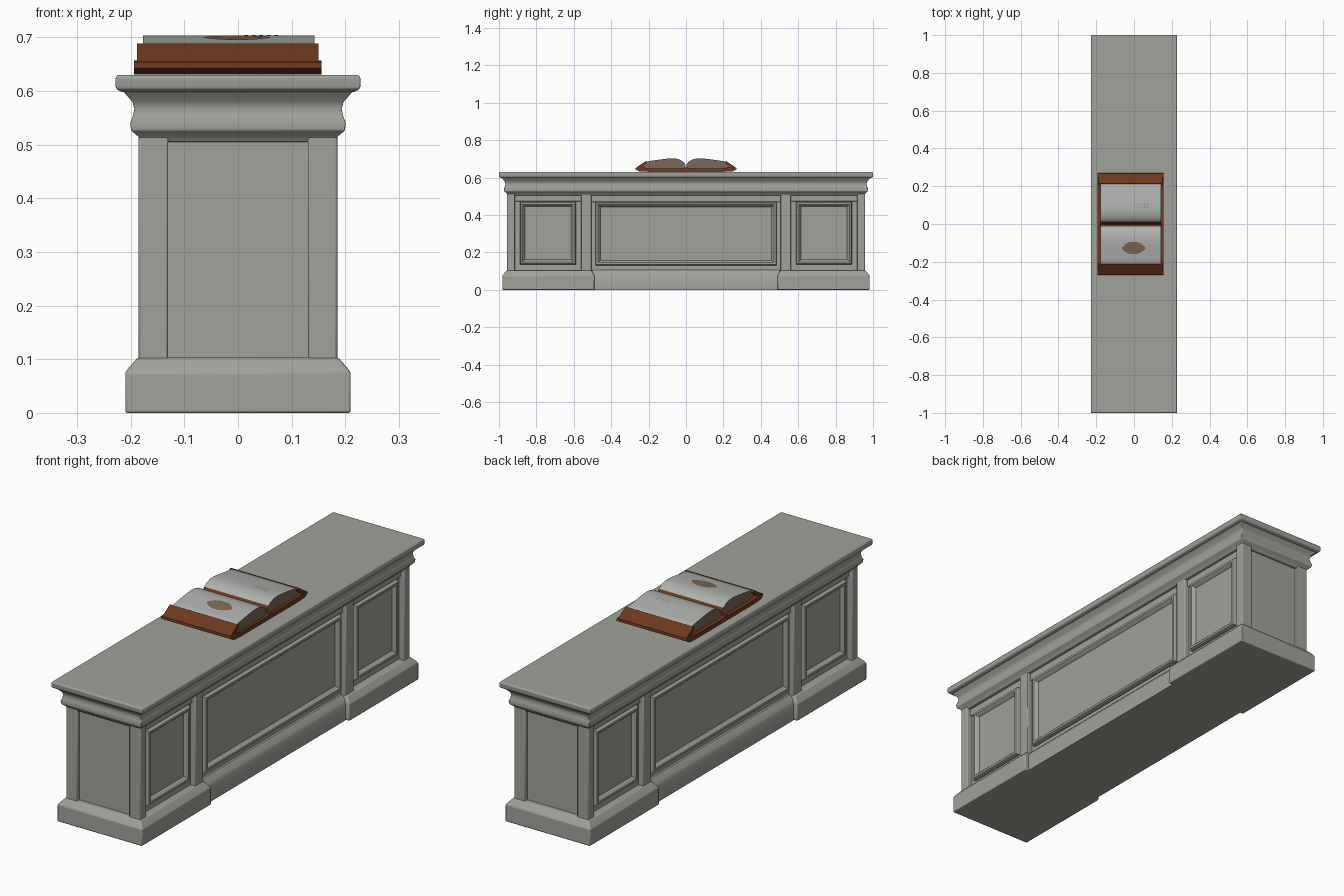
import bpy, bmesh, math

cube = bpy.data.objects.get("Cube")
if cube:
    bpy.data.objects.remove(cube)


def material(name, rgb):
    m = bpy.data.materials.new(name)
    m.use_nodes = True
    m.diffuse_color = (*rgb, 1)
    m.node_tree.nodes["Principled BSDF"].inputs["Base Color"].default_value = (*rgb, 1)
    return m


STONE = material("grey stone", (0.36, 0.36, 0.33))
LEATHER = material("brown leather", (0.15, 0.04, 0.012))
PAPER = material("pale paper", (0.43, 0.44, 0.42))
EDGE = material("worn page edge", (0.20, 0.14, 0.10))
INK = material("faded ink", (0.20, 0.14, 0.09))


def finish(name, bm, mats, smooth=True, bevel=0, rule=None):
    bmesh.ops.recalc_face_normals(bm, faces=bm.faces)
    bm.normal_update()
    if rule:
        for f in bm.faces:
            f.material_index = rule(f)
    me = bpy.data.meshes.new(name)
    bm.to_mesh(me)
    bm.free()
    ob = bpy.data.objects.new(name, me)
    bpy.context.collection.objects.link(ob)
    for m in mats:
        me.materials.append(m)
    if bevel:
        b = ob.modifiers.new("worn edges", 'BEVEL')
        b.width, b.segments = bevel, 2
    if smooth:
        bpy.ops.object.select_all(action='DESELECT')
        ob.select_set(True)
        bpy.context.view_layer.objects.active = ob
        bpy.ops.object.shade_smooth_by_angle(angle=math.radians(35))
    return ob


def loft(bm, rings, caps=(True, True)):
    """Bridge successive loops of points, closing the chosen ends."""
    loops = [[bm.verts.new(p) for p in r] for r in rings]
    for a, b in zip(loops, loops[1:]):
        for i in range(len(a)):
            j = (i + 1) % len(a)
            bm.faces.new((a[i], a[j], b[j], b[i]))
    if caps[0]:
        bm.faces.new(loops[0])
    if caps[1]:
        bm.faces.new(loops[-1])


def rect(hx, y0, y1, z):
    return [(-hx, y0, z), (hx, y0, z), (hx, y1, z), (-hx, y1, z)]


def box(name, x0, x1, y0, y1, z0, z1, bevel=0.004):
    bm = bmesh.new()
    loft(bm, [[(x0, y0, z), (x1, y0, z), (x1, y1, z), (x0, y1, z)] for z in (z0, z1)])
    return finish(name, bm, [STONE], bevel=bevel)


def moulding(name, profile, overhang=0.772):
    """Stack of rectangles following an (x, z) profile around the altar."""
    bm = bmesh.new()
    loft(bm, [rect(x, -x - overhang, x + overhang, z) for x, z in profile])
    return finish(name, bm, [STONE], bevel=0.002)


def panel(name, side, y0, y1, z0, z1, steps):
    """Framed panel: nested rectangles of (inset, distance from centre)."""
    bm = bmesh.new()
    loft(bm, [[(side * d, y0 + i, z0 + i), (side * d, y1 - i, z0 + i),
               (side * d, y1 - i, z1 - i), (side * d, y0 + i, z1 - i)]
              for i, d in steps], (True, True))
    return finish(name, bm, [STONE])


# Plinth: two wide end blocks joined by a slimmer middle run
for s, label in ((-1, "front"), (1, "back")):
    bm = bmesh.new()
    ends = ((0.21, 0.49, 0.982, 0), (0.21, 0.49, 0.982, 0.076),
            (0.203, 0.495, 0.975, 0.085), (0.187, 0.505, 0.959, 0.103))
    loft(bm, [rect(x, s * a, s * b, z) for x, a, b, z in ends])
    finish(label + "_plinth_block", bm, [STONE], bevel=0.004)
bm = bmesh.new()
loft(bm, [rect(x, -0.5, 0.5, z) for x, z in
          ((0.192, 0), (0.192, 0.072), (0.185, 0.085), (0.168, 0.105))])
finish("middle_plinth", bm, [STONE])

# Body core, with recessed ends
box("body_core", -0.158, 0.158, -0.94, 0.94, 0.05, 0.56, 0)

# Cornice and table top
moulding("cornice", [(0.18, 0.505), (0.186, 0.515), (0.199, 0.526), (0.201, 0.54),
                     (0.196, 0.553), (0.193, 0.567), (0.197, 0.58),
                     (0.208, 0.592), (0.216, 0.602)])
moulding("table_top", [(0.216, 0.598), (0.226, 0.603), (0.228, 0.608),
                       (0.228, 0.625), (0.224, 0.63)])

# Corner posts, pilasters and framed panels
FRAME = [(0, 0.15), (0, 0.168), (0.005, 0.177), (0.015, 0.177),
         (0.021, 0.171), (0.027, 0.161)]
for sx, side in ((1, "left"), (-1, "right")):
    for sy, end in ((-1, "front"), (1, "back")):
        tag = f"{side}_{end}_"
        box(tag + "corner_post", *sorted((sx * 0.13, sx * 0.185)),
            *sorted((sy * 0.915, sy * 0.957)), 0.09, 0.53)
        box(tag + "pilaster", *sorted((sx * 0.14, sx * 0.182)),
            *sorted((sy * 0.505, sy * 0.562)), 0.09, 0.53)
        panel(tag + "small_panel", sx, *sorted((sy * 0.588, sy * 0.888)),
              0.135, 0.472, FRAME)
        box(tag + "end_rail", *sorted((sx * 0.14, sx * 0.166)),
            *sorted((sy * 0.55, sy * 0.925)), 0.472, 0.53)
    panel(side + "_middle_panel", sx, -0.485, 0.485, 0.13, 0.47, FRAME)
    box(side + "_middle_rail", *sorted((sx * 0.14, sx * 0.166)),
        -0.52, 0.52, 0.47, 0.53)

# Open book: arched page blocks resting on a leather cover
PAGE_TOP = [(0.002, 0.668), (0.012, 0.683), (0.03, 0.695), (0.055, 0.702), (0.08, 0.703),
            (0.115, 0.7), (0.15, 0.695), (0.185, 0.69), (0.215, 0.685)]


def page_height(y):
    y = abs(y)
    for (a, za), (b, zb) in zip(PAGE_TOP, PAGE_TOP[1:]):
        if a <= y <= b:
            return za + (zb - za) * (y - a) / (b - a)
    return PAGE_TOP[-1][1]


def extrude_x(name, outline, x0, x1, s, mats, rule=None):
    bm = bmesh.new()
    loft(bm, [[(x, s * y, z) for y, z in outline] for x in (x0, x1)])
    return finish(name, bm, mats, rule=rule)


def page_colour(f):
    if abs(f.normal.x) > 0.9:
        return 1
    return 0 if f.normal.z > 0.6 and f.calc_center_median().z > 0.67 else 2


for s, label in ((-1, "front"), (1, "back")):
    extrude_x(label + "_pages", PAGE_TOP + [(0.24, 0.662), (0.245, 0.648), (0.03, 0.645),
              (0.002, 0.652)], -0.177, 0.143, s, [PAPER, EDGE, LEATHER], page_colour)
    extrude_x(label + "_cover", [(0, 0.631), (0.2, 0.631), (0.25, 0.634), (0.27, 0.643),
              (0.268, 0.654), (0.24, 0.657), (0.2, 0.65), (0.03, 0.648), (0, 0.655)],
              -0.194, 0.156, s, [LEATHER])
    # Leather strip folded over the outer page edge
    extrude_x(label + "_cover_flap", [(0.205, 0.68), (0.215, 0.688), (0.245, 0.668),
              (0.268, 0.652), (0.26, 0.645), (0.235, 0.655)],
              -0.188, 0.15, s, [LEATHER])


# Faded drawing and lines of marks lying on the pages
def page_mark(name, points):
    bm = bmesh.new()
    bm.faces.new([bm.verts.new((x, y, page_height(y) + 0.0015)) for x, y in points])
    return finish(name, bm, [INK], smooth=False)


bm = bmesh.new()
rows = 8
strips = []
for i in range(rows + 1):
    t = -0.96 + 1.92 * i / rows
    w = 0.058 * math.sqrt(1 - t * t) * (1 + 0.08 * math.sin(5 * i))
    y = -0.127 + 0.034 * t
    strips.append([bm.verts.new((sx * w - 0.002, y, page_height(y) + 0.0015)) for sx in (-1, 1)])
for a, b in zip(strips, strips[1:]):
    bm.faces.new((a[0], a[1], b[1], b[0]))
finish("faded_drawing", bm, [INK], smooth=False)
for r in range(3):
    for c in range(5):
        x, y = 0.012 + 0.014 * c, 0.088 + 0.01 * r
        page_mark("page_mark", [(x, y), (x + 0.007, y), (x + 0.007, y + 0.003), (x, y + 0.003)])
